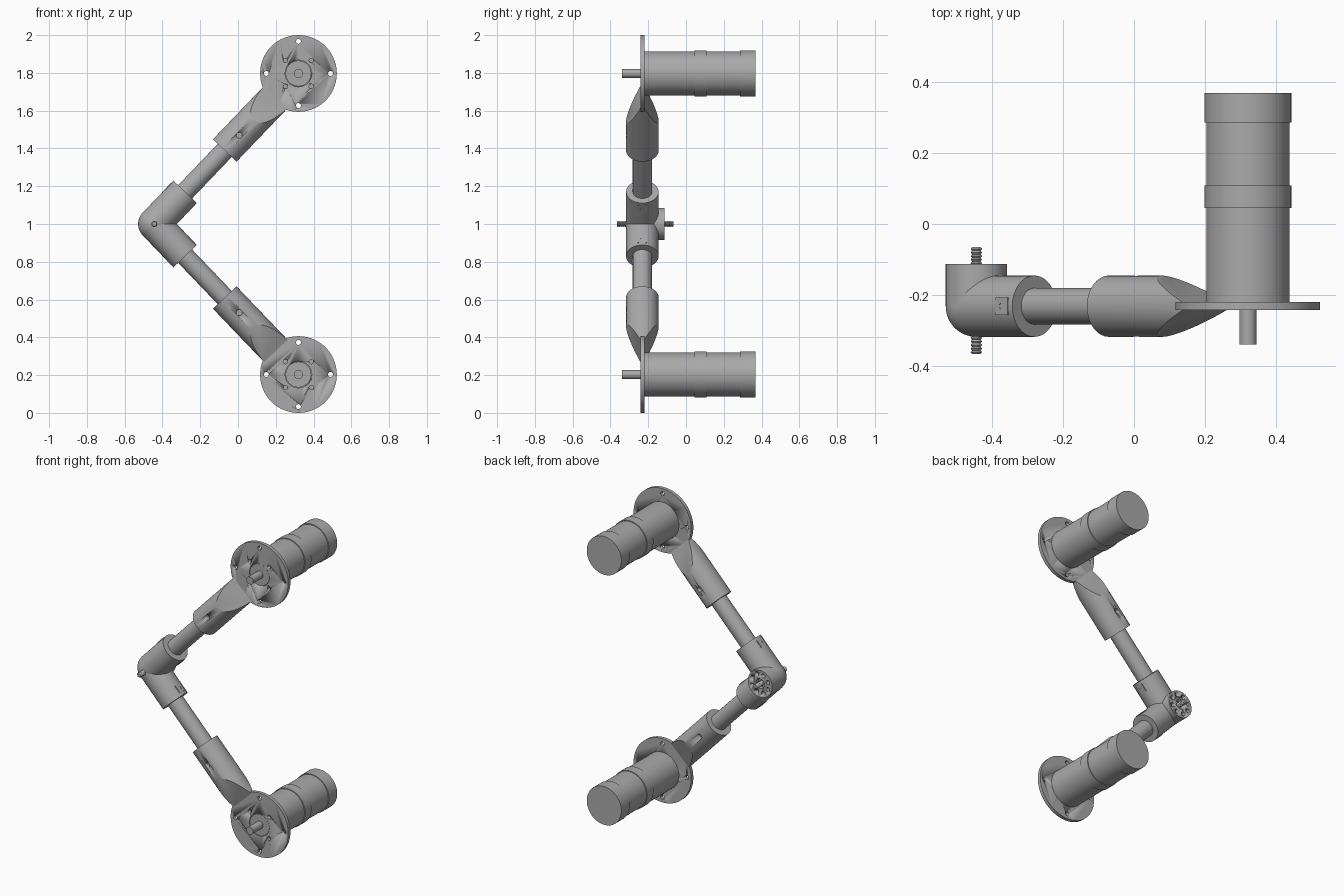
import bpy, bmesh, math
from mathutils import Vector, Matrix

cube = bpy.data.objects.get("Cube")
if cube:
    bpy.data.objects.remove(cube, do_unlink=True)

metal = bpy.data.materials.new("plain grey")
metal.use_nodes = True
GREY = (0.4, 0.4, 0.4, 1)
metal.diffuse_color = GREY
metal.node_tree.nodes["Principled BSDF"].inputs["Base Color"].default_value = GREY

Y = Vector((0, 1, 0))
ELBOW = Vector((-0.443, -0.231, 1.0))
SLEEVE_R, ROD_R, PLATE_R = 0.086, 0.051, 0.203
PLATE_FRONT, PLATE_BACK = -0.241, -0.219


def finish(name, bm, smooth=True):
    bmesh.ops.recalc_face_normals(bm, faces=bm.faces)
    mesh = bpy.data.meshes.new(name)
    bm.to_mesh(mesh)
    bm.free()
    mesh.materials.append(metal)
    obj = bpy.data.objects.new(name, mesh)
    bpy.context.collection.objects.link(obj)
    if smooth:
        bpy.ops.object.select_all(action="DESELECT")
        bpy.context.view_layer.objects.active = obj
        obj.select_set(True)
        bpy.ops.object.shade_smooth_by_angle(angle=math.radians(30))
    return obj


def turned(name, origin, axis, profile, sides=64):
    """Solid of revolution from (distance along axis, radius) pairs."""
    bm = bmesh.new()
    turn = axis.to_track_quat("Z", "Y").to_matrix()
    rings = []
    for dist, radius in profile:
        ring = []
        for i in range(sides):
            a = math.tau * i / sides
            p = Vector((radius * math.cos(a), radius * math.sin(a), dist))
            ring.append(bm.verts.new(origin + turn @ p))
        rings.append(ring)
    for low, high in zip(rings, rings[1:]):
        for i in range(sides):
            j = (i + 1) % sides
            bm.faces.new((low[i], low[j], high[j], high[i]))
    bm.faces.new(rings[0])
    bm.faces.new(rings[-1])
    return finish(name, bm)


def rod(name, origin, axis, start, end, radius, sides=64):
    return turned(name, origin, axis, [(start, radius), (end, radius)], sides)


def drill(target, cutters):
    """Subtract cutters from the target and keep the result."""
    for cutter in cutters:
        mod = target.modifiers.new("hole", "BOOLEAN")
        mod.operation = "DIFFERENCE"
        mod.solver = "EXACT"
        mod.object = cutter
    bpy.context.view_layer.update()
    baked = target.evaluated_get(bpy.context.evaluated_depsgraph_get())
    mesh = bpy.data.meshes.new_from_object(baked)
    target.modifiers.clear()
    target.data = mesh
    for cutter in cutters:
        bpy.data.objects.remove(cutter, do_unlink=True)


def hole_ring(center, distance, radius, count, offset, start, end):
    """Cutters along y, spread evenly around a centre."""
    cutters = []
    for i in range(count):
        a = math.tau * i / count + offset
        p = center + distance * Vector((math.cos(a), 0, math.sin(a)))
        cutters.append(rod("hole_cutter", p, Y, start, end, radius, 20))
        cutters[-1].hide_render = True
    return cutters


def wedge_sleeve(name, axis):
    """Sleeve whose far end is planed down on both sides to the plate."""
    bm = bmesh.new()
    sleeve = rod(name, ELBOW, axis, 0.539, 0.98, SLEEVE_R)
    bm.from_mesh(sleeve.data)
    bpy.data.objects.remove(sleeve, do_unlink=True)
    for side in (-1, 1):
        apex = ELBOW + axis * 0.755 + Y * side * SLEEVE_R
        normal = (Y * side * 0.175 + axis * 0.076).normalized()
        bounds = [(apex, normal), (Vector((0, PLATE_FRONT if side < 0 else PLATE_BACK, 0)), Y * side)]
        # Keep the tip as thick as the plate: slope only down to the plate face
        if side < 0:
            sloped = bounds[0]
        plane_co, plane_no = bounds[0]
        geom = bm.verts[:] + bm.edges[:] + bm.faces[:]
        cut = bmesh.ops.bisect_plane(bm, geom=geom, plane_co=plane_co,
                                     plane_no=plane_no, clear_outer=True)
        edges = [g for g in cut["geom_cut"] if isinstance(g, bmesh.types.BMEdge)]
        bmesh.ops.contextual_create(bm, geom=edges)
    finish(name, bm)


for label, sign in (("upper", 1), ("lower", -1)):
    hub = Vector((0.32, 0, 1 + sign * 0.797))
    axis = (Vector((hub.x, ELBOW.y, hub.z)) - ELBOW).normalized()
    across = axis.cross(Y)

    # Motor with two raised bands, pilot boss and output shaft
    turned(label + "_motor", hub, Y, [
        (PLATE_BACK, 0.117), (0.045, 0.117), (0.045, 0.122), (0.108, 0.122),
        (0.108, 0.117), (0.285, 0.117), (0.285, 0.122), (0.368, 0.122)])
    rod(label + "_pilot_boss", hub, Y, -0.239, PLATE_BACK, 0.068)
    rod(label + "_output_shaft", hub, Y, -0.338, PLATE_BACK, 0.024, 32)

    # Round mounting plate with bolt holes
    plate = rod(label + "_mounting_plate", hub, Y, PLATE_FRONT, PLATE_BACK, PLATE_R, 96)
    cutters = hole_ring(hub, 0.17, 0.013, 4, 0, -0.3, -0.1)
    cutters += hole_ring(hub, 0.097, 0.012, 4, math.pi / 4, -0.3, -0.1)
    cutters += hole_ring(hub, 0, 0.071, 1, 0, -0.3, -0.1)
    drill(plate, cutters)

    # Arm: planed sleeve, inner rod and elbow socket
    wedge_sleeve(label + "_arm_sleeve", axis)
    sleeve = bpy.data.objects[label + "_arm_sleeve"]
    screw_at = ELBOW + axis * 0.65
    drill(sleeve, hole_ring(screw_at, 0, 0.016, 1, 0, -0.15, -0.06)
          + hole_ring(screw_at, 0, 0.016, 1, 0, 0.06, 0.15))
    rod(label + "_arm_rod", ELBOW, axis, 0.15, 0.6, ROD_R)
    rod(label + "_elbow_socket", ELBOW, axis, 0, 0.236, SLEEVE_R)

    # Square clamp nuts set flush in both sides of the socket
    for side, place in ((1, "inner"), (-1, "outer")):
        bm = bmesh.new()
        bmesh.ops.create_cube(bm, size=0.05)
        turn = Matrix((axis, Y, across)).transposed().to_4x4()
        spot = ELBOW + axis * 0.193 + across * side * (SLEEVE_R - 0.024)
        bm.transform(Matrix.Translation(spot) @ turn)
        nut = finish(label + "_" + place + "_clamp_nut", bm, False)
        bore = rod("hole_cutter", spot, across * side, 0.005, 0.06, 0.009, 20)
        drill(nut, [bore])

# Elbow ball, with a round boss at the back
arc = [math.pi * i / 24 for i in range(1, 24)]
turned("elbow_ball", ELBOW, Y,
       [(-SLEEVE_R * math.cos(a), SLEEVE_R * math.sin(a)) for a in arc])
boss = rod("elbow_boss", ELBOW, Y, 0, 0.118, SLEEVE_R)
drill(boss, hole_ring(ELBOW, 0.06, 0.013, 8, math.pi / 8, 0.09, 0.15)
      + hole_ring(ELBOW, 0, 0.03, 1, 0, 0.09, 0.15))

# Threaded pivot bolt through the elbow
pitch, turns = 0.01, 30
thread = [(-0.134 + pitch * i / 2, 0.016 if i % 2 else 0.012)
          for i in range(2 * turns + 1)]
turned("pivot_bolt", ELBOW, Y, thread, 24)
